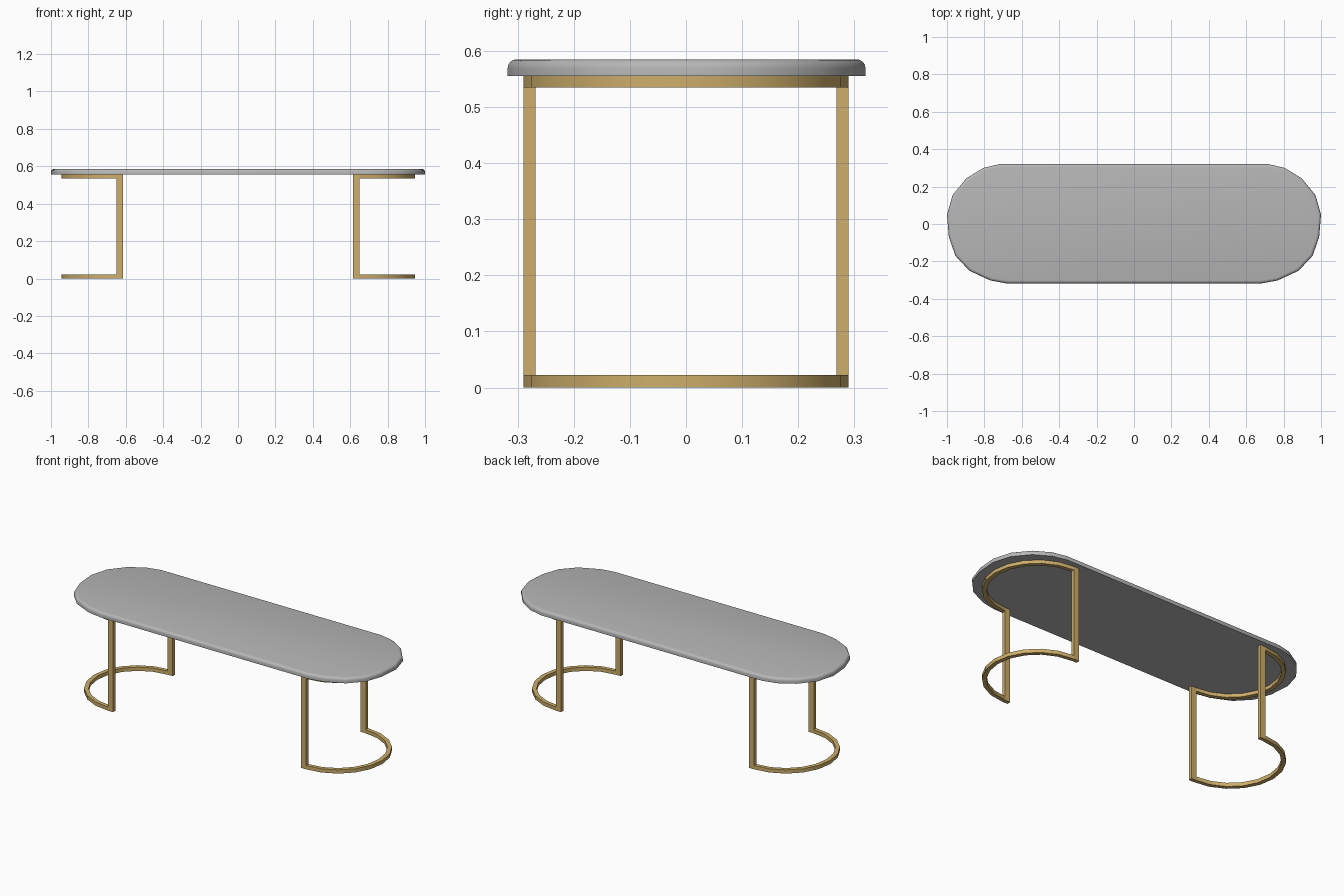
import bpy, bmesh, math

if "Cube" in bpy.data.objects:
    bpy.data.objects.remove(bpy.data.objects["Cube"])


def material(name, rgb):
    m = bpy.data.materials.new(name)
    m.diffuse_color = (*rgb, 1)
    m.use_nodes = True
    m.node_tree.nodes["Principled BSDF"].inputs["Base Color"].default_value = m.diffuse_color
    return m


grey = material("grey_stone", (0.47, 0.47, 0.47))
gold = material("brushed_gold", (0.61, 0.42, 0.145))


def finish(name, bm, mat, angle):
    bmesh.ops.recalc_face_normals(bm, faces=bm.faces)
    me = bpy.data.meshes.new(name)
    bm.to_mesh(me)
    bm.free()
    me.materials.append(mat)
    ob = bpy.data.objects.new(name, me)
    bpy.context.collection.objects.link(ob)
    bpy.ops.object.select_all(action='DESELECT')
    ob.select_set(True)
    bpy.context.view_layer.objects.active = ob
    bpy.ops.object.shade_smooth_by_angle(angle=math.radians(angle))
    return ob


# Table top: rounded-end outline, flat underside, softly rounded upper rim
end = [(0.68, -0.318), (0.768, -0.302), (0.88, -0.25), (0.955, -0.17), (0.99, -0.07),
       (1.0, 0.05), (0.97, 0.155), (0.896, 0.245), (0.805, 0.30), (0.72, 0.32)]
outline = end + [(-x, y) for x, y in reversed(end)]


def inset(pts, d):
    # move every outline point inward along its averaged edge normal
    out = []
    n = len(pts)
    for i, (x, y) in enumerate(pts):
        ax, ay = pts[i - 1]
        bx, by = pts[(i + 1) % n]
        tx, ty = bx - ax, by - ay
        l = math.hypot(tx, ty)
        out.append((x - ty / l * d, y + tx / l * d))
    return out


bm = bmesh.new()
R = 0.016
levels = [(0, 0.555), (0, 0.569)]
for k in range(1, 5):
    a = k * math.pi / 8
    levels.append((R * (1 - math.cos(a)), 0.569 + R * math.sin(a)))
rings = [[bm.verts.new((x, y, z)) for x, y in inset(outline, d)] for d, z in levels]
for lo, hi in zip(rings, rings[1:]):
    for i in range(len(lo)):
        j = (i + 1) % len(lo)
        bm.faces.new((lo[i], lo[j], hi[j], hi[i]))
bm.faces.new(rings[0][::-1])
bm.faces.new(rings[-1])
finish("table_top", bm, grey, 35)


# Leg frames: half-ring rails at floor and top, joined by two posts
def half_ring(name, s, z0, z1, segs=10):
    bm = bmesh.new()
    sections = []
    for i in range(segs + 1):
        a = -math.pi / 2 + math.pi * i / segs
        c, n = math.cos(a), math.sin(a)
        sections.append([bm.verts.new((s * (0.648 + rx * c), ry * n, z))
                         for rx, ry, z in ((0.297, 0.29, z0), (0.297, 0.29, z1),
                                           (0.272, 0.267, z1), (0.272, 0.267, z0))])
    for p, q in zip(sections, sections[1:]):
        for k in range(4):
            m = (k + 1) % 4
            bm.faces.new((p[k], p[m], q[m], q[k]))
    bm.faces.new(sections[0])
    bm.faces.new(sections[-1][::-1])
    return finish(name, bm, gold, 30)


def post(name, s, t):
    bm = bmesh.new()
    bmesh.ops.create_cube(bm, size=1)
    for v in bm.verts:
        v.co = (s * 0.632 + v.co.x * 0.034, t * 0.279 + v.co.y * 0.022,
                0.2775 + v.co.z * 0.555)
    return finish(name, bm, gold, 30)


for side, s in (("left", -1), ("right", 1)):
    half_ring(side + "_floor_rail", s, 0.0, 0.022)
    half_ring(side + "_top_rail", s, 0.535, 0.555)
    post(side + "_front_post", s, -1)
    post(side + "_back_post", s, 1)
